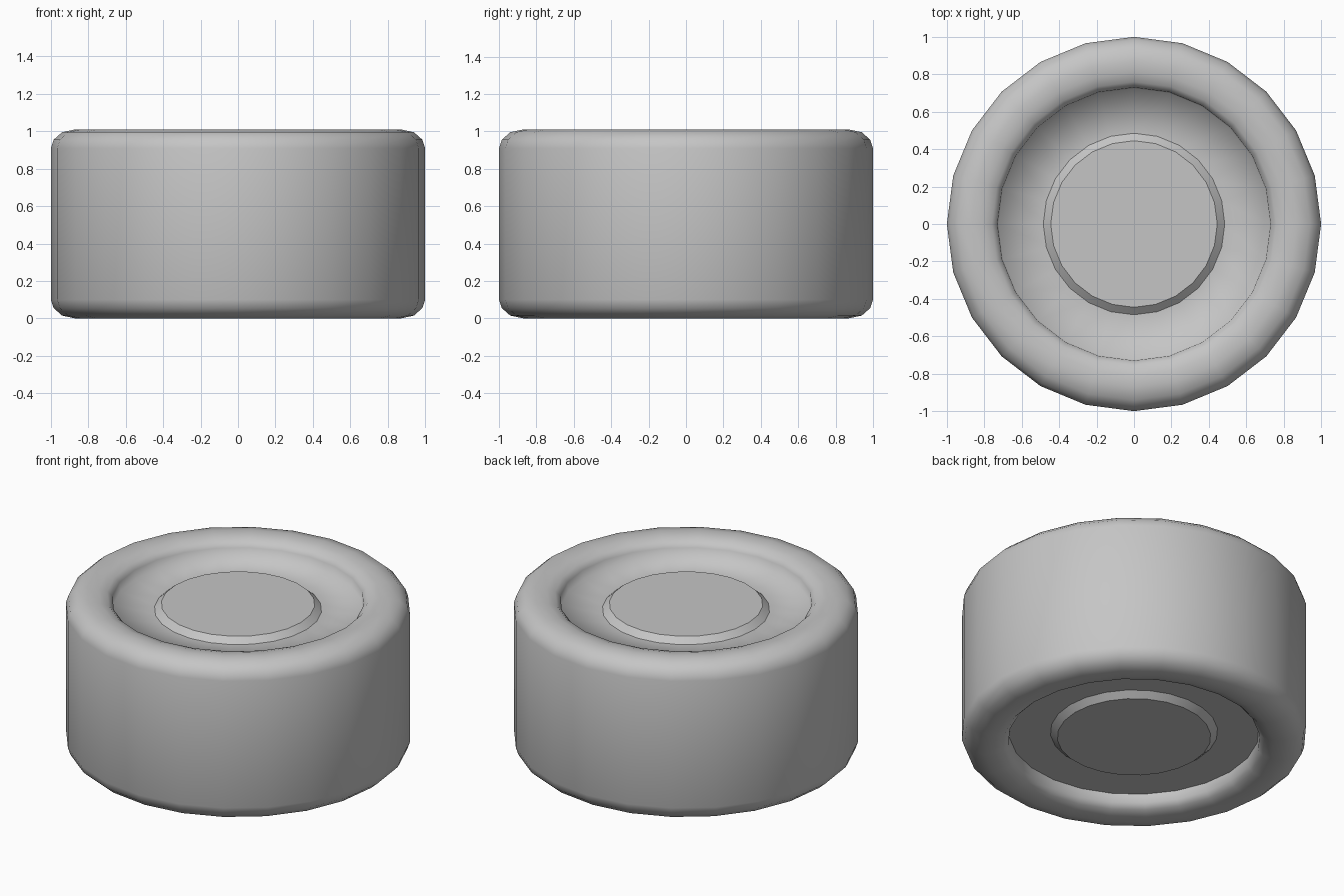
import bpy
import bmesh
import math

SIDES = 24
HEIGHT = 1.01

default = bpy.data.objects.get("Cube")
if default:
    bpy.data.objects.remove(default, do_unlink=True)

grey = bpy.data.materials.new("plain_grey")
grey.use_nodes = True
colour = (0.56, 0.56, 0.56, 1)
grey.diffuse_color = colour
grey.node_tree.nodes["Principled BSDF"].inputs["Base Color"].default_value = colour


def lathe(name, profile, sharp_rings=()):
    """Turn a list of (radius, height) points around z; rings listed stay sharp."""
    bm = bmesh.new()
    rings = []
    for r, z in profile:
        rings.append([bm.verts.new((r * math.cos(a), r * math.sin(a), z))
                      for a in (math.tau * i / SIDES for i in range(SIDES))])
    for low, high in zip(rings, rings[1:]):
        for i in range(SIDES):
            j = (i + 1) % SIDES
            bm.faces.new((low[i], low[j], high[j], high[i])).smooth = True
    # Close both ends with flat discs
    bm.faces.new(rings[0][::-1])
    bm.faces.new(rings[-1])
    for k in sharp_rings:
        for i in range(SIDES):
            bm.edges.get((rings[k][i], rings[k][(i + 1) % SIDES])).smooth = False
    bmesh.ops.recalc_face_normals(bm, faces=bm.faces)
    mesh = bpy.data.meshes.new(name)
    bm.to_mesh(mesh)
    bm.free()
    mesh.materials.append(grey)
    obj = bpy.data.objects.new(name, mesh)
    bpy.context.collection.objects.link(obj)
    return obj


# Wheel body: straight tread, rounded shoulders, rolled lip and recessed dish
upper = [(1.0, 0.91), (0.985, 0.955), (0.94, 0.995), (0.87, HEIGHT),
         (0.81, 1.005), (0.76, 0.99), (0.73, 0.96), (0.725, 0.905), (0.47, 0.905)]
lower = [(r, HEIGHT - z) for r, z in reversed(upper)]
lathe("wheel_body", lower + upper, sharp_rings=(0, 1, len(upper) * 2 - 1))

# Raised hub caps with a bevelled edge, one on each face
cap = [(0.485, 0.89), (0.485, 0.905), (0.445, 0.94)]
lathe("upper_hub_cap", cap, sharp_rings=(0, 1, 2))
lathe("lower_hub_cap", [(r, HEIGHT - z) for r, z in reversed(cap)], sharp_rings=(0, 1, 2))
